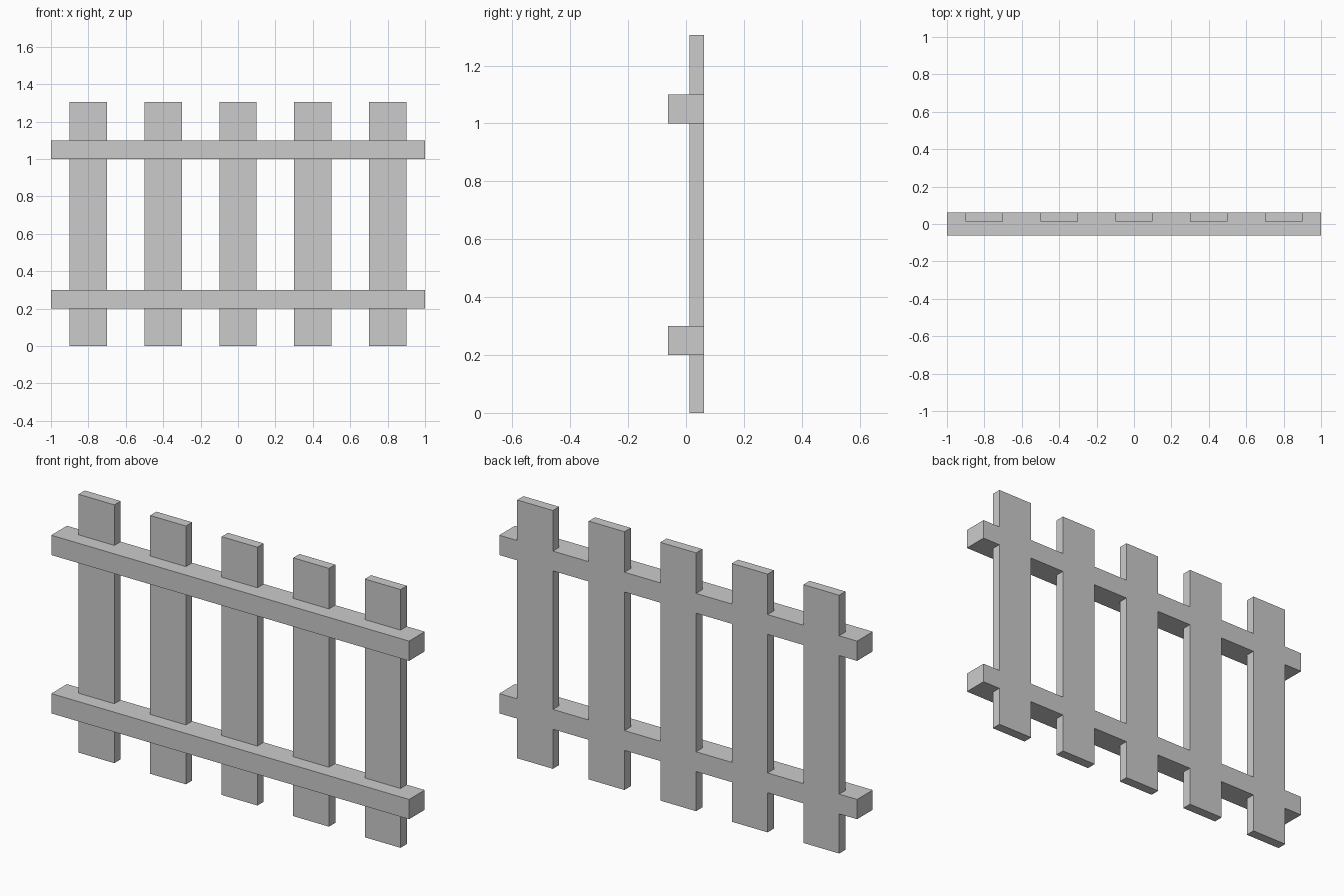
import bpy

if "Cube" in bpy.data.objects:
    bpy.data.objects.remove(bpy.data.objects["Cube"])

HALF_DEPTH = 0.0625


def box(name, lo, hi):
    """Axis-aligned box between two corners."""
    size = [b - a for a, b in zip(lo, hi)]
    centre = [(a + b) / 2 for a, b in zip(lo, hi)]
    bpy.ops.mesh.primitive_cube_add(size=1, location=centre)
    obj = bpy.context.object
    obj.name = name
    obj.scale = size
    bpy.ops.object.transform_apply(location=False, rotation=False, scale=True)
    return obj


# Horizontal rails
for name, z in (("lower_rail", 0.2), ("upper_rail", 1.0)):
    box(name, (-1, -HALF_DEPTH, z), (1, HALF_DEPTH, z + 0.1))

# Upright pickets, let into the back of the rails so they sit flush
for i in range(5):
    x = -0.8 + 0.4 * i
    box(f"picket_{i + 1}", (x - 0.1, HALF_DEPTH - 0.05, 0),
        (x + 0.1, HALF_DEPTH, 1.305))
